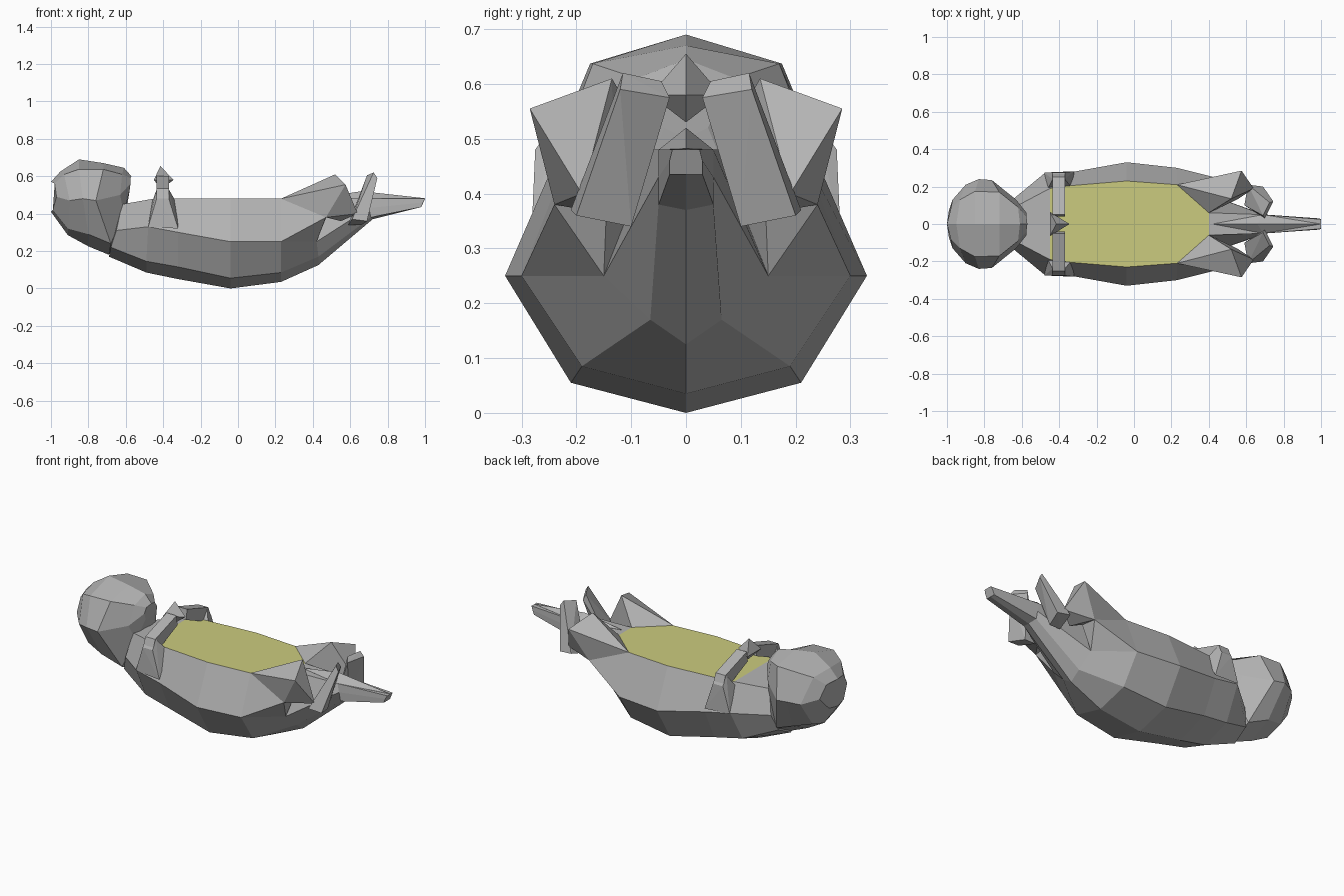
import bpy, bmesh


def material(name, rgb):
    m = bpy.data.materials.new(name)
    m.diffuse_color = (*rgb, 1)
    return m


FUR = material("grey_fur", (0.45, 0.45, 0.45))
BELLY = material("yellow_belly", (0.60, 0.60, 0.21))


def finish(name, bm, mats=(FUR,)):
    bmesh.ops.recalc_face_normals(bm, faces=bm.faces)
    me = bpy.data.meshes.new(name)
    bm.to_mesh(me)
    bm.free()
    for m in mats:
        me.materials.append(m)
    ob = bpy.data.objects.new(name, me)
    bpy.context.collection.objects.link(ob)
    return ob


def ring(half):
    """Mirror a half section across y = 0; points on the centre line stay single."""
    return half + [(x, -y, z) for x, y, z in reversed(half) if y > 0]


def loft(name, halves, mats=(FUR,)):
    bm = bmesh.new()
    rings = [[bm.verts.new(p) for p in ring(h)] for h in halves]
    n = len(rings[0])
    for a, b in zip(rings, rings[1:]):
        for i in range(n):
            j = (i + 1) % n
            bm.faces.new((a[i], a[j], b[j], b[i]))
    bm.faces.new(rings[0])
    bm.faces.new(rings[-1])
    return finish(name, bm, mats)


def hull(name, points):
    bm = bmesh.new()
    for p in points:
        bm.verts.new(p)
    bmesh.ops.convex_hull(bm, input=bm.verts)
    bmesh.ops.dissolve_limit(bm, angle_limit=0.02, verts=bm.verts, edges=bm.edges)
    return finish(name, bm)


def pair(name, points):
    for side, s in (("left", 1), ("right", -1)):
        hull(f"{side}_{name}", [(x, y * s, z) for x, y, z in points])


# Body and tail: each section is keel, lower edge, flank and belly edge
body = loft("body_and_tail", [
    [(-0.69, 0, 0.17), (-0.68, 0.10, 0.22), (-0.65, 0.13, 0.31), (-0.62, 0.10, 0.45)],
    [(-0.49, 0, 0.085), (-0.49, 0.17, 0.145), (-0.48, 0.27, 0.33), (-0.45, 0.19, 0.48)],
    [(-0.32, 0, 0.05), (-0.32, 0.19, 0.115), (-0.32, 0.28, 0.30), (-0.34, 0.205, 0.48)],
    [(-0.04, 0, 0.0), (-0.04, 0.21, 0.055), (-0.04, 0.33, 0.25), (-0.04, 0.23, 0.48)],
    [(0.23, 0, 0.035), (0.23, 0.19, 0.085), (0.23, 0.30, 0.25), (0.23, 0.21, 0.48)],
    [(0.43, 0, 0.125), (0.43, 0.065, 0.17), (0.42, 0.15, 0.25), (0.40, 0.06, 0.48)],
    [(0.72, 0, 0.37), (0.71, 0.05, 0.38), (0.70, 0.05, 0.43), (0.69, 0.05, 0.48)],
    [(0.98, 0, 0.435), (0.98, 0.03, 0.435), (0.99, 0.03, 0.46), (1.0, 0.025, 0.48)],
], (FUR, BELLY))

# Flat belly panel is the level top between chest and hips
for f in body.data.polygons:
    if f.normal.z > 0.99 and -0.45 < f.center.x < 0.4:
        f.material_index = 1

# Head: crown at -x, muzzle at +x
loft("head", [
    [(-1.0, 0, 0.41), (-0.99, 0.07, 0.42), (-0.97, 0.13, 0.49), (-0.98, 0.08, 0.56), (-1.0, 0, 0.57)],
    [(-0.91, 0, 0.285), (-0.91, 0.11, 0.32), (-0.90, 0.21, 0.47), (-0.93, 0.13, 0.61), (-0.95, 0, 0.625)],
    [(-0.80, 0, 0.225), (-0.80, 0.14, 0.29), (-0.83, 0.24, 0.48), (-0.85, 0.175, 0.637), (-0.85, 0, 0.69)],
    [(-0.69, 0, 0.18), (-0.68, 0.12, 0.24), (-0.76, 0.235, 0.47), (-0.72, 0.17, 0.637), (-0.72, 0, 0.67)],
    [(-0.61, 0, 0.33), (-0.61, 0.09, 0.40), (-0.63, 0.13, 0.50), (-0.62, 0.09, 0.61), (-0.61, 0, 0.645)],
    [(-0.59, 0, 0.50), (-0.58, 0.04, 0.52), (-0.575, 0.06, 0.56), (-0.575, 0.04, 0.59), (-0.57, 0, 0.60)],
])

# Upper arms wedged against the flanks
pair("upper_arm", [
    (-0.48, 0.275, 0.33), (-0.32, 0.282, 0.32), (-0.46, 0.19, 0.46), (-0.33, 0.19, 0.46),
    (-0.435, 0.275, 0.48), (-0.37, 0.275, 0.48), (-0.435, 0.24, 0.53), (-0.37, 0.24, 0.53)])

# Forearms crossing the chest
pair("forearm", [(x, y, z) for x in (-0.435, -0.37) for y, z in
                 ((0.275, 0.47), (0.25, 0.535), (0.20, 0.47), (0.05, 0.60), (0.04, 0.54))])

# Pointed shell held between the paws
hull("shell", [(-0.45, 0.065, 0.58), (-0.45, -0.065, 0.58), (-0.345, 0, 0.58),
               (-0.415, 0, 0.655), (-0.41, 0, 0.53)])

# Hind legs: hip, raised knee and upright foot
pair("hip", [(0.23, 0.21, 0.48), (0.40, 0.06, 0.48), (0.23, 0.30, 0.25),
             (0.42, 0.15, 0.25), (0.47, 0.24, 0.38), (0.52, 0.14, 0.50)])
pair("knee", [(0.23, 0.21, 0.48), (0.40, 0.06, 0.48), (0.52, 0.135, 0.61),
              (0.575, 0.285, 0.555), (0.47, 0.24, 0.38), (0.55, 0.13, 0.36), (0.64, 0.19, 0.40)])
pair("foot", [(0.61, 0.21, 0.37), (0.69, 0.20, 0.36), (0.66, 0.10, 0.34), (0.59, 0.10, 0.34),
              (0.725, 0.115, 0.62), (0.745, 0.12, 0.59), (0.70, 0.03, 0.575), (0.69, 0.045, 0.605)])

# Raised ridge along the tail
hull("tail_ridge", [(0.42, 0, 0.482), (0.66, 0, 0.52), (0.69, 0.05, 0.48), (0.69, -0.05, 0.48),
                    (1.0, 0, 0.482), (0.70, 0, 0.44)])
